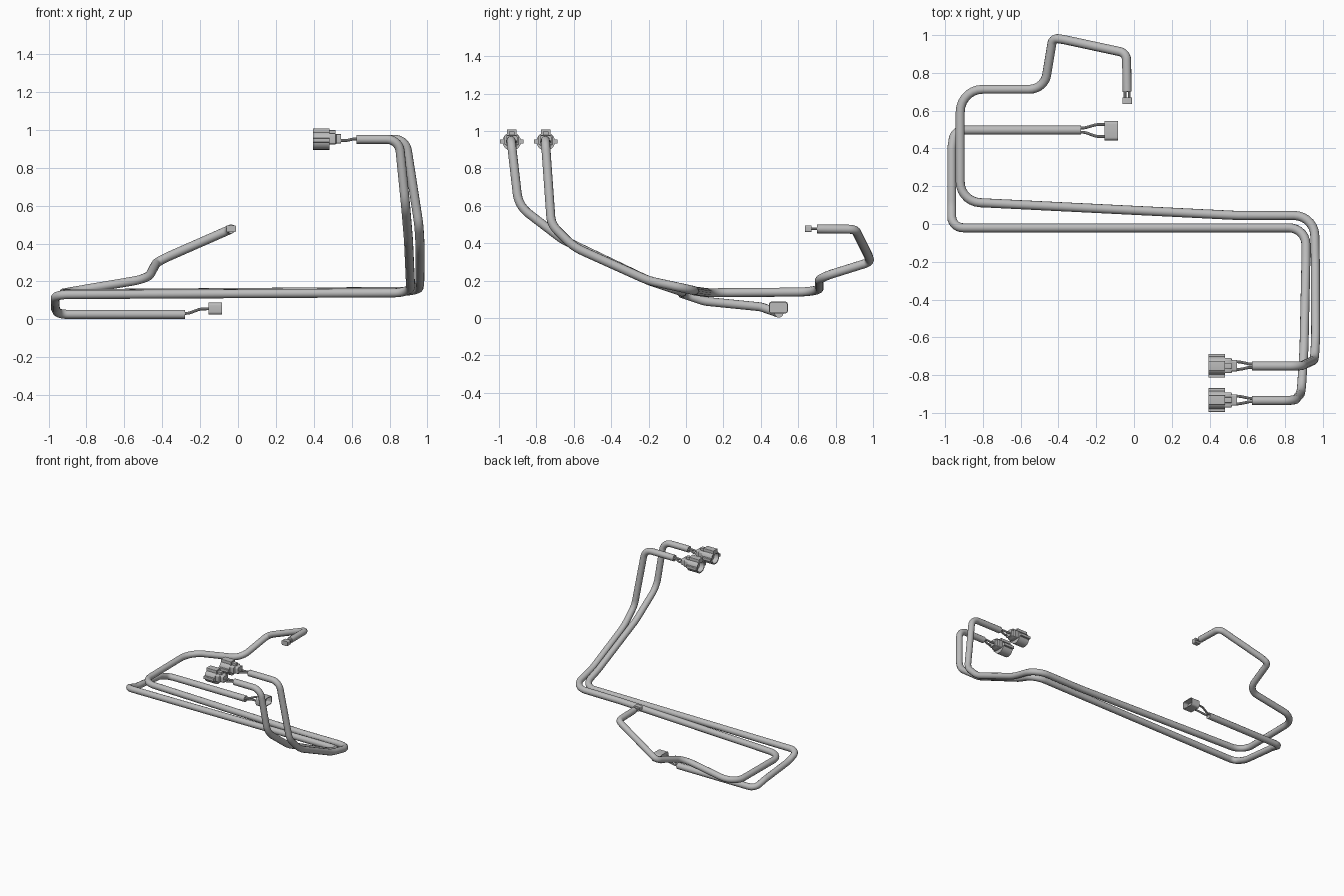
import bpy, bmesh, math
from mathutils import Vector

if "Cube" in bpy.data.objects:
    bpy.data.objects.remove(bpy.data.objects["Cube"])

grey = bpy.data.materials.new("cable grey")
grey.diffuse_color = (0.5, 0.5, 0.5, 1)
grey.use_nodes = True
grey.node_tree.nodes["Principled BSDF"].inputs["Base Color"].default_value = grey.diffuse_color


def finish(ob, name):
    ob.name = name
    ob.data.materials.clear()
    ob.data.materials.append(grey)
    bpy.ops.object.select_all(action='DESELECT')
    ob.select_set(True)
    bpy.context.view_layer.objects.active = ob
    bpy.ops.object.shade_smooth_by_angle(angle=math.radians(35))
    return ob


def fillet(path, steps=7):
    """Round every corner (x, y, z, radius) of a polyline with a smooth bend."""
    pts = [Vector(p[:3]) for p in path]
    out = [pts[0]]
    for i in range(1, len(pts) - 1):
        p = pts[i]
        a, b = pts[i - 1] - p, pts[i + 1] - p
        ang = a.angle(b)
        t = min(path[i][3] / math.tan(ang / 2), a.length * 0.48, b.length * 0.48)
        r = t * math.tan(ang / 2)
        a.normalize()
        b.normalize()
        if math.pi - ang < 0.03:
            out.append(p)
            continue
        # circular arc around the bend centre
        c = p + (a + b).normalized() * (r / math.sin(ang / 2))
        u, v = p + a * t - c, p + b * t - c
        sweep = u.angle(v)
        for k in range(steps + 1):
            f = k / steps
            out.append(c + (u * math.sin((1 - f) * sweep) + v * math.sin(f * sweep)) / math.sin(sweep))
    out.append(pts[-1])
    return out


def tube(name, path, radius, res=4):
    cu = bpy.data.curves.new(name, 'CURVE')
    cu.dimensions = '3D'
    cu.bevel_depth = radius
    cu.bevel_resolution = res
    cu.use_fill_caps = True
    pts = fillet(path)
    sp = cu.splines.new('POLY')
    sp.points.add(len(pts) - 1)
    for q, p in zip(sp.points, pts):
        q.co = (*p, 1)
    ob = bpy.data.objects.new(name, cu)
    bpy.context.collection.objects.link(ob)
    bpy.ops.object.select_all(action='DESELECT')
    ob.select_set(True)
    bpy.context.view_layer.objects.active = ob
    bpy.ops.object.convert(target='MESH')
    return finish(bpy.context.view_layer.objects.active, name)


def rounded(w, h, r, n=5):
    """Rounded rectangle outline of half sizes w, h."""
    return [(sx * (w - r) + r * math.cos(a), sy * (h - r) + r * math.sin(a))
            for q, (sx, sy) in enumerate(((1, 1), (-1, 1), (-1, -1), (1, -1)))
            for a in [math.pi / 2 * (q + k / n) for k in range(n + 1)]]


def loft(name, centre, axis, sections):
    """Join rounded-rectangle sections (offset, w, h, r) along the x or y axis."""
    bm = bmesh.new()
    rings = []
    for d, w, h, r in sections:
        ring = []
        for u, v in rounded(w, h, r):
            off = Vector((d, u, v)) if axis == 'x' else Vector((u, d, v))
            ring.append(bm.verts.new(Vector(centre) + off))
        rings.append(ring)
    for a, b in zip(rings, rings[1:]):
        for i in range(len(a)):
            j = (i + 1) % len(a)
            bm.faces.new((a[i], a[j], b[j], b[i]))
    bm.faces.new(rings[0])
    bm.faces.new(rings[-1])
    bmesh.ops.recalc_face_normals(bm, faces=bm.faces)
    me = bpy.data.meshes.new(name)
    bm.to_mesh(me)
    bm.free()
    ob = bpy.data.objects.new(name, me)
    bpy.context.collection.objects.link(ob)
    return finish(ob, name)


def box(name, lo, hi):
    c = [(a + b) / 2 for a, b in zip(lo, hi)]
    w, h = (hi[1] - lo[1]) / 2, (hi[2] - lo[2]) / 2
    d = (hi[0] - lo[0]) / 2
    return loft(name, c, 'x', [(-d, w, h, 0.003), (d, w, h, 0.003)])


R = 0.024
# main cable ending in the low rear socket
tube("lower_cable", [
    (0.625, -0.935, 0.95), (0.85, -0.935, 0.95, 0.07), (0.885, -0.895, 0.60, 0.16),
    (0.90, -0.66, 0.42, 0.3), (0.91, -0.2, 0.20, 0.4), (0.91, -0.02, 0.14, 0.11),
    (-0.965, -0.02, 0.13, 0.12), (-0.965, 0.10, 0.09, 0.2), (-0.965, 0.40, 0.06, 0.1),
    (-0.95, 0.497, 0.026, 0.06), (-0.28, 0.497, 0.026)], R)
# main cable ending in the raised rear plug
tube("upper_cable", [
    (0.625, -0.752, 0.95), (0.885, -0.752, 0.95, 0.07), (0.955, -0.72, 0.50, 0.12),
    (0.962, -0.60, 0.38, 0.3), (0.96, -0.2, 0.20, 0.4), (0.955, 0.045, 0.147, 0.11),
    (0.55, 0.045, 0.145, 0.5), (-0.92, 0.118, 0.135, 0.11), (-0.92, 0.713, 0.14, 0.12),
    (-0.475, 0.713, 0.215, 0.10), (-0.43, 0.985, 0.30, 0.06), (-0.37, 0.976, 0.33, 0.05),
    (-0.04, 0.905, 0.475, 0.045), (-0.036, 0.70, 0.477)], R)

# two front connectors: open cup, side fins, latch, rear plug and wires
for i, y in enumerate((-0.932, -0.75)):
    n = f"_{i + 1}"
    loft("front_cup" + n, (0, y, 0.944), 'x', [
        (0.43, 0.036, 0.036, 0.035), (0.395, 0.041, 0.041, 0.040),
        (0.395, 0.049, 0.049, 0.048), (0.482, 0.049, 0.049, 0.048)])
    loft("front_plug" + n, (0, y, 0.952), 'x', [
        (0.425, 0.025, 0.018, 0.008), (0.48, 0.040, 0.028, 0.010),
        (0.515, 0.040, 0.028, 0.010), (0.52, 0.030, 0.025, 0.010),
        (0.545, 0.030, 0.025, 0.010)])
    box("front_latch" + n, (0.395, y - 0.026, 0.975), (0.482, y + 0.026, 1.008))
    box("latch_tab" + n, (0.48, y - 0.015, 0.97), (0.516, y + 0.015, 0.998))
    for s in (-1, 1):
        box("front_fin" + n, (0.395, y + s * 0.054 - 0.009, 0.934),
            (0.482, y + s * 0.054 + 0.009, 0.956))
        tube("front_wire" + n, [
            (0.535, y + s * 0.022, 0.943), (0.57, y + s * 0.018, 0.943, 0.05),
            (0.61, y + s * 0.009, 0.952, 0.05), (0.64, y + s * 0.009, 0.952)], 0.0075, 2)

# low rear socket with its wires
loft("rear_socket", (-0.12, 0.494, 0.056), 'x', [
    (-0.035, 0.051, 0.032, 0.016), (0.035, 0.051, 0.032, 0.016),
    (0.035, 0.046, 0.027, 0.012), (-0.01, 0.046, 0.027, 0.012)])
for s in (-1, 1):
    tube("rear_wire", [
        (-0.30, 0.497 + s * 0.010, 0.030), (-0.26, 0.497 + s * 0.012, 0.032, 0.06),
        (-0.20, 0.495 + s * 0.031, 0.054, 0.06), (-0.14, 0.495 + s * 0.033, 0.056)], 0.0075, 2)

# small raised plug with its wires
loft("small_plug", (-0.036, 0.653, 0.478), 'y', [
    (-0.018, 0.026, 0.018, 0.007), (0.018, 0.026, 0.018, 0.007)])
for s in (-1, 1):
    tube("small_wire", [(-0.036 + s * 0.011, 0.66, 0.478),
                        (-0.036 + s * 0.011, 0.71, 0.478)], 0.0075, 2)
